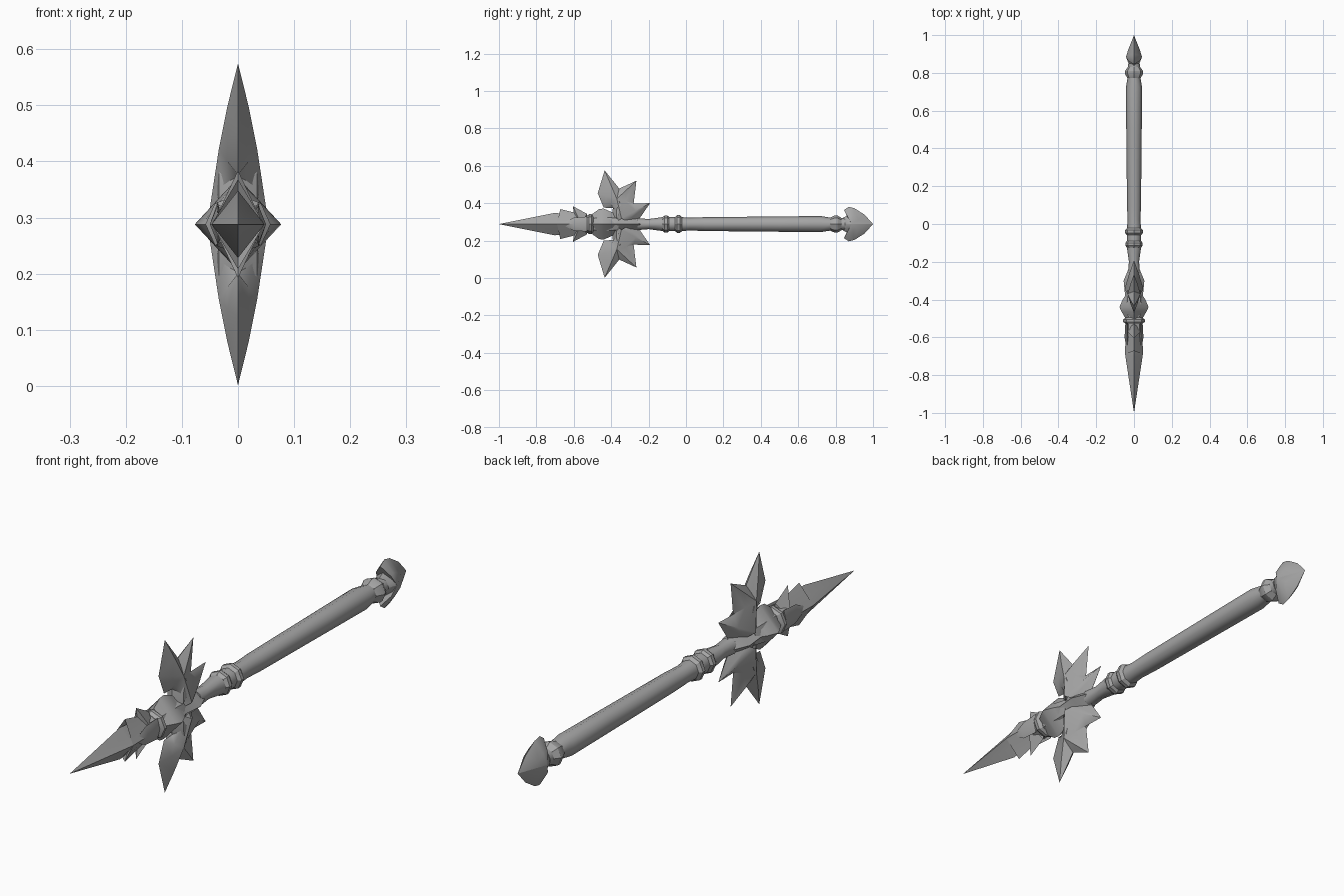
import bpy, bmesh, math

cube = bpy.data.objects.get("Cube")
if cube:
    bpy.data.objects.remove(cube, do_unlink=True)

AXIS_Z = 0.288

steel = bpy.data.materials.new("grey steel")
steel.use_nodes = True
grey = (0.38, 0.38, 0.38, 1)
steel.diffuse_color = grey
steel.node_tree.nodes["Principled BSDF"].inputs["Base Color"].default_value = grey


def finish(name, bm, angle):
    bmesh.ops.remove_doubles(bm, verts=bm.verts, dist=0.0002)
    bmesh.ops.recalc_face_normals(bm, faces=bm.faces)
    mesh = bpy.data.meshes.new(name)
    bm.to_mesh(mesh)
    bm.free()
    mesh.materials.append(steel)
    obj = bpy.data.objects.new(name, mesh)
    obj.location.z = AXIS_Z
    bpy.context.collection.objects.link(obj)
    bpy.ops.object.select_all(action='DESELECT')
    obj.select_set(True)
    bpy.context.view_layer.objects.active = obj
    bpy.ops.object.shade_smooth_by_angle(angle=math.radians(angle))
    return obj


def loft(name, sections, sides, angle=40):
    """Skin of elliptical sections (y, half width, half height) along y."""
    bm = bmesh.new()
    rings = []
    for y, rx, rz in sections:
        turns = [2 * math.pi * i / sides for i in range(sides)]
        rings.append([bm.verts.new((rx * math.cos(a), y, rz * math.sin(a))) for a in turns])
    for a, b in zip(rings, rings[1:]):
        for i in range(sides):
            j = (i + 1) % sides
            bm.faces.new((a[i], a[j], b[j], b[i]))
    bm.faces.new(rings[0])
    bm.faces.new(rings[-1])
    return finish(name, bm, angle)


def ridged_blade(name, outline, ridge, flip=1, bulge=0.5, angle=40):
    """Sharp outline (y, z, ridge index) rising to ridge points (y, z, half thickness)."""
    bm = bmesh.new()

    def skin(side):
        rows = []
        for y, z, k in outline:
            ry, rz, rx = ridge[k]
            mid = ((y + ry) / 2, (z + rz) / 2, rx * bulge)
            row = [(y, z, 0), mid, (ry, rz, rx)]
            rows.append([bm.verts.new((side * x, py, flip * pz)) for py, pz, x in row])
        for a, b in zip(rows, rows[1:]):
            for i in range(2):
                bm.faces.new((a[i], b[i], b[i + 1], a[i + 1]))

    skin(1)
    skin(-1)
    bmesh.ops.remove_doubles(bm, verts=bm.verts, dist=0.0002)
    bmesh.ops.dissolve_degenerate(bm, edges=bm.edges, dist=0.0002)
    return finish(name, bm, angle)


# Shaft and its rings
loft("shaft", [(y, r, r) for y, r in (
    (-0.26, 0.032), (-0.2, 0.027), (-0.12, 0.038), (-0.03, 0.038), (0.02, 0.034),
    (0.1, 0.037), (0.5, 0.041), (0.72, 0.043), (0.77, 0.035), (0.85, 0.032))], 8, 50)
for name, y, r in (("front_grip_ring", -0.107, 0.046), ("rear_grip_ring", -0.04, 0.048)):
    loft(name, [(y - 0.02, 0.036, 0.036), (y - 0.007, r, r),
                (y + 0.007, r, r), (y + 0.02, 0.036, 0.036)], 8, 30)
loft("pommel_ring", [(0.77, 0.034, 0.034), (0.795, 0.048, 0.046),
                     (0.81, 0.048, 0.046), (0.835, 0.03, 0.03)], 8, 30)

# Head body with its diamond boss, and the collar in front of it
loft("head_body", [(-0.24, 0.03, 0.03), (-0.3, 0.055, 0.045), (-0.38, 0.047, 0.06),
                   (-0.4, 0.06, 0.065), (-0.44, 0.077, 0.083), (-0.465, 0.065, 0.08),
                   (-0.5, 0.045, 0.055)], 4, 45)
loft("neck", [(-0.36, 0.042, 0.042), (-0.44, 0.055, 0.055),
              (-0.5, 0.04, 0.042), (-0.56, 0.04, 0.045)], 8)
loft("collar", [(-0.495, 0.042, 0.045), (-0.505, 0.058, 0.053),
                (-0.518, 0.058, 0.053), (-0.53, 0.042, 0.045)], 8, 30)

# Jagged wings above and below the head
wing = [(-0.39, 0, 0), (-0.39, 0.085, 0), (-0.44, 0.088, 1), (-0.472, 0.165, 1),
        (-0.435, 0.287, 1), (-0.357, 0.19, 1), (-0.265, 0.232, 1), (-0.28, 0.11, 1),
        (-0.192, 0.112, 0), (-0.245, 0.035, 0), (-0.29, 0, 0)]
wing_ridge = [(-0.345, 0.03, 0.05), (-0.37, 0.135, 0.034)]
for name, flip in (("upper_wing", 1), ("lower_wing", -1)):
    ridged_blade(name, wing, wing_ridge, flip, 0.55)
    # Thick column joining each wing to the head
    ridged_blade(name + "_column",
                 [(-0.392, 0, 0), (-0.392, 0.08, 0), (-0.365, 0.17, 0),
                  (-0.325, 0.085, 0), (-0.308, 0, 0)],
                 [(-0.35, 0.07, 0.04)], flip, 0.85)

# Spear point with two rows of flared petals
point = [(-0.525, 0, 0), (-0.53, 0.055, 0), (-0.605, 0.096, 0), (-0.6, 0.062, 0),
         (-0.672, 0.08, 1), (-0.66, 0.055, 1), (-0.7, 0.06, 1), (-1, 0, 2)]
point_ridge = [(-0.56, 0, 0.045), (-0.69, 0, 0.047), (-1, 0, 0)]
for name, flip in (("upper_spear_point", 1), ("lower_spear_point", -1)):
    ridged_blade(name, point, point_ridge, flip)

# Side petals lying over the spear socket
for side in (1, -1):
    petal = loft("left_petal" if side > 0 else "right_petal",
                 [(-0.53, 0.01, 0.04), (-0.6, 0.014, 0.035), (-0.665, 0.003, 0.003)], 4)
    petal.location.x = side * 0.036

# Rounded arrowhead pommel
pommel = [(0.825, 0, 0), (0.83, 0.028, 0), (0.86, 0.045, 0), (0.845, 0.075, 0),
          (0.87, 0.092, 0), (0.9, 0.085, 0), (0.955, 0.05, 0), (1, 0, 1)]
for name, flip in (("upper_pommel", 1), ("lower_pommel", -1)):
    ridged_blade(name, pommel, [(0.885, 0, 0.042), (1, 0, 0)], flip, 0.75, 50)
